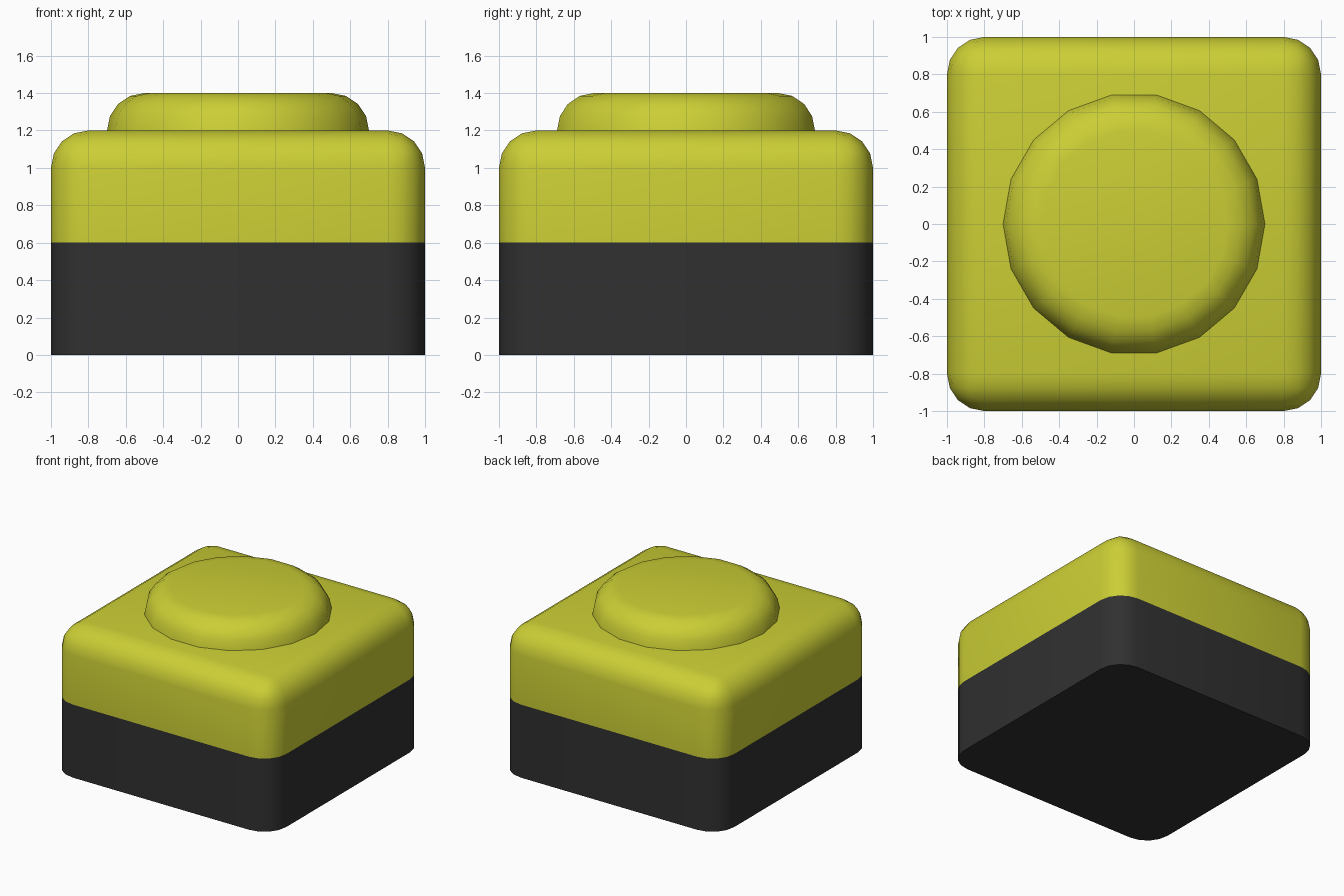
import bpy, bmesh
from math import sin, cos, pi
from mathutils import Matrix

if "Cube" in bpy.data.objects:
    bpy.data.objects.remove(bpy.data.objects["Cube"])

RADIUS, SEGMENTS = 0.2, 4


def material(name, rgb):
    mat = bpy.data.materials.new(name)
    mat.diffuse_color = (*rgb, 1)
    mat.use_nodes = True
    mat.node_tree.nodes["Principled BSDF"].inputs["Base Color"].default_value = mat.diffuse_color
    return mat


def finish(bm, name, mat):
    bmesh.ops.recalc_face_normals(bm, faces=bm.faces)
    mesh = bpy.data.meshes.new(name)
    bm.to_mesh(mesh)
    bm.free()
    mesh.materials.append(mat)
    obj = bpy.data.objects.new(name, mesh)
    bpy.context.collection.objects.link(obj)
    bpy.ops.object.select_all(action='DESELECT')
    obj.select_set(True)
    bpy.context.view_layer.objects.active = obj
    bpy.ops.object.shade_smooth_by_angle()
    return obj


def half_block(name, z0, z1, mat, round_top):
    """Square block with rounded uprights, left open where the halves meet."""
    bm = bmesh.new()
    bmesh.ops.create_cube(bm, size=1, matrix=Matrix.Translation((0, 0, (z0 + z1) / 2))
                          @ Matrix.Diagonal((2, 2, z1 - z0, 1)))
    mid = (z0 + z1) / 2
    low = 0 if round_top else 2
    edges = [e for e in bm.edges
             if sum(v.co.z < mid for v in e.verts) == 1
             or (round_top and all(v.co.z > mid for v in e.verts))]
    bmesh.ops.bevel(bm, geom=edges, offset=RADIUS, segments=SEGMENTS,
                    profile=0.5, affect='EDGES', clamp_overlap=False)
    seam = z0 if round_top else z1
    hidden = [f for f in bm.faces if all(abs(v.co.z - seam) < 1e-4 for v in f.verts)]
    bmesh.ops.delete(bm, geom=hidden, context='FACES')
    return finish(bm, name, mat)


def round_button(name, radius, z0, sides, mat):
    """Quarter-round profile swept round z, closed by a flat top."""
    bm = bmesh.new()
    rings = []
    for i in range(SEGMENTS + 1):
        a = pi / 2 * i / SEGMENTS
        r, z = radius - RADIUS * (1 - cos(a)), z0 + RADIUS * sin(a)
        rings.append([bm.verts.new((r * cos(2 * pi * k / sides), r * sin(2 * pi * k / sides), z))
                      for k in range(sides)])
    for lower, upper in zip(rings, rings[1:]):
        for k in range(sides):
            n = (k + 1) % sides
            bm.faces.new((lower[k], lower[n], upper[n], upper[k]))
    top = bm.faces.new(rings[-1])
    obj = finish(bm, name, mat)
    return obj


yellow = material("yellow", (0.60, 0.62, 0.035))
dark = material("dark_grey", (0.03, 0.03, 0.031))

# Dark lower half, yellow upper half, round raised button
half_block("base", 0, 0.6, dark, False)
half_block("upper_body", 0.6, 1.2, yellow, True)
round_button("button", 0.7, 1.2, 18, yellow)
